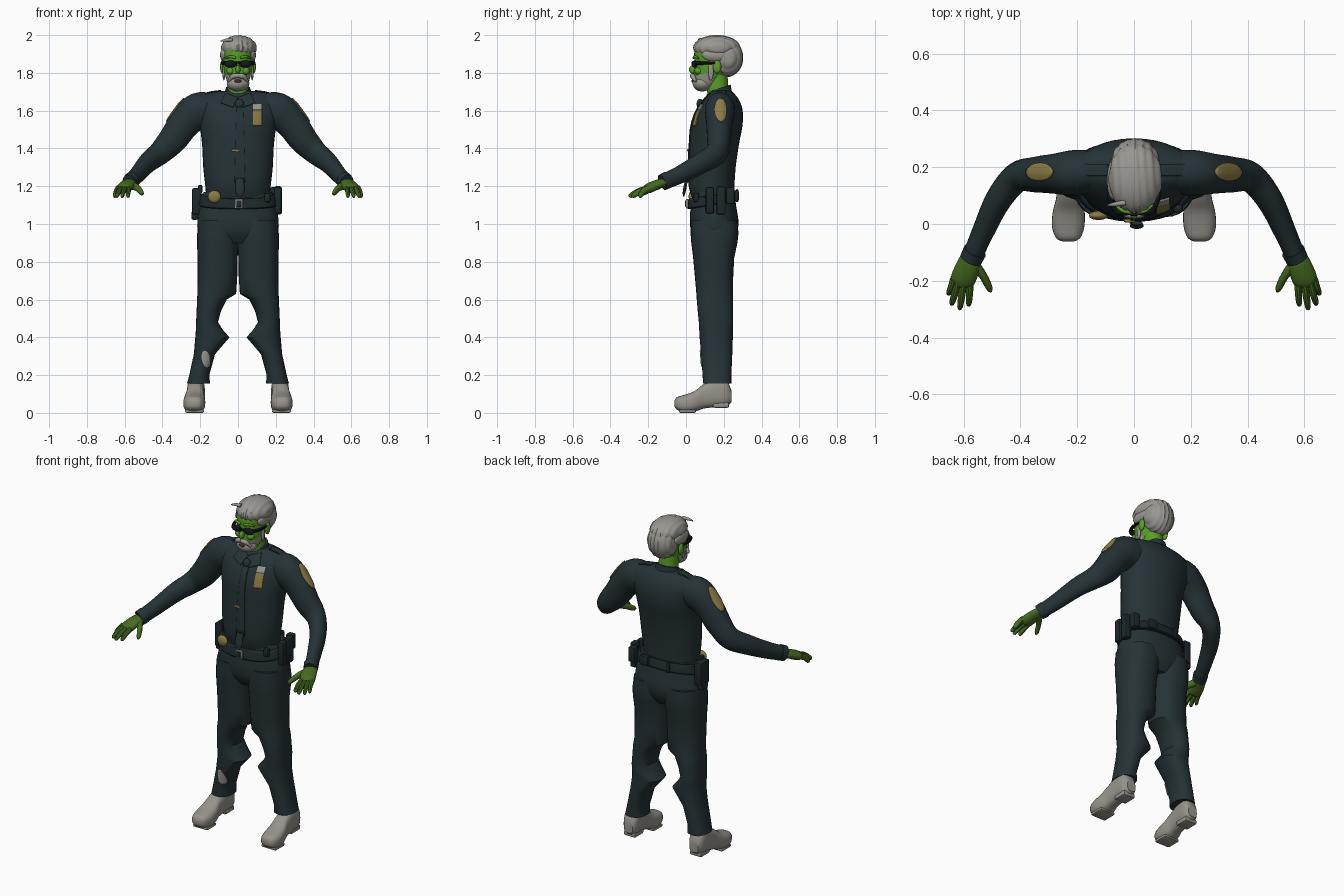
import bpy, bmesh, math
from mathutils import Vector as V
from mathutils.bvhtree import BVHTree

cube = bpy.data.objects.get("Cube")
if cube:
    bpy.data.objects.remove(cube)


def material(name, *rgb):
    m = bpy.data.materials.new(name)
    m.use_nodes = True
    m.diffuse_color = (*rgb, 1)
    m.node_tree.nodes["Principled BSDF"].inputs["Base Color"].default_value = (*rgb, 1)
    return m


CLOTH = material("dark teal cloth", .018, .032, .037)
LEATHER = material("black leather", .012, .021, .025)
FACE = material("bright green skin", .1, .34, .02)
HAND = material("dull green skin", .062, .145, .014)
HAIR = material("grey hair", .32, .31, .28)
SHOE = material("pale grey shoe", .31, .295, .26)
GOLD = material("dull gold", .26, .2, .06)
BLACK = material("black", .006, .009, .011)
MOUTH = material("dark mouth", .06, .025, .02)


def finish(name, bm, mat, angle=40):
    bmesh.ops.recalc_face_normals(bm, faces=bm.faces)
    me = bpy.data.meshes.new(name)
    bm.to_mesh(me)
    bm.free()
    me.materials.append(mat)
    me.shade_smooth()
    me.set_sharp_from_angle(angle=math.radians(angle))
    ob = bpy.data.objects.new(name, me)
    bpy.context.collection.objects.link(ob)
    return ob


def catmull(rows, n):
    """Smoothly resample tuples of vectors, n steps per span."""
    if n == 1:
        return rows
    out = []
    for i in range(len(rows) - 1):
        a, b, c, d = (rows[min(max(i + k, 0), len(rows) - 1)] for k in (-1, 0, 1, 2))
        for j in range(n):
            t = j / n
            out.append(tuple(.5 * (2 * q + (r - p) * t + (2 * p - 5 * q + 4 * r - s) * t * t
                                   + (3 * q - p - 3 * r + s) * t ** 3)
                             for p, q, r, s in zip(a, b, c, d)))
    return out + [rows[-1]]


def loft(name, rings, mat, n=3, seg=28, power=1.0):
    """Skin a row of (centre, u, v) oval sections."""
    bm = bmesh.new()
    loops = []
    for c, u, v in catmull(rings, n):
        loop = []
        for k in range(seg):
            a = math.tau * k / seg
            ca, sa = math.cos(a), math.sin(a)
            loop.append(bm.verts.new(c + u * math.copysign(abs(ca) ** power, ca)
                                     + v * math.copysign(abs(sa) ** power, sa)))
        loops.append(loop)
    for a, b in zip(loops, loops[1:]):
        for k in range(seg):
            bm.faces.new((a[k], a[k - 1], b[k - 1], b[k]))
    bm.faces.new(loops[0])
    bm.faces.new(loops[-1])
    return finish(name, bm, mat)


def level(z, x0, x1, y0, y1, tilt=0):
    return (V(((x0 + x1) / 2, (y0 + y1) / 2, z)), V(((x1 - x0) / 2, 0, 0)),
            V((0, (y1 - y0) / 2, tilt)))


def tube(name, pts, mat, su=1.0, sv=1.0, n=4, seg=20):
    """Tube through (x, y, z, radius) points, with flattened section."""
    path = catmull([(V(p[:3]), V((p[3], 0, 0))) for p in pts], n)
    rings = []
    for i, (c, r) in enumerate(path):
        t = (path[min(i + 1, len(path) - 1)][0] - path[max(i - 1, 0)][0]).normalized()
        u = t.cross(V((0, 0, 1))).normalized()
        rings.append((c, u * r.x * su, t.cross(u) * r.x * sv))
    return loft(name, rings, mat, 1, seg)


def ball(name, c, r, mat, ridge=0, seg=28):
    bm = bmesh.new()
    bmesh.ops.create_uvsphere(bm, u_segments=seg, v_segments=seg // 2, radius=1)
    for v in bm.verts:
        k = 1 + ridge * math.sin(v.co.x * 22 + v.co.y * 2)
        v.co = V(c) + V([a * b * k for a, b in zip(v.co, r)])
    return finish(name, bm, mat)


def box(name, c, size, mat, bevel=.008):
    bm = bmesh.new()
    bmesh.ops.create_cube(bm, size=1)
    for v in bm.verts:
        v.co = V(c) + V([a * b for a, b in zip(v.co, size)])
    bmesh.ops.bevel(bm, geom=bm.edges[:], offset=bevel, segments=2, affect="EDGES", profile=.5)
    return finish(name, bm, mat)


def plate(name, target, c, u, v, aim, mat, rounded=False, taper=1.0):
    """Thin sheet projected along aim on to the target surface."""
    me = target.data
    tree = BVHTree.FromPolygons([p.co for p in me.vertices], [p.vertices for p in me.polygons])
    aim, u, v, c = V(aim).normalized(), V(u), V(v), V(c)
    bm = bmesh.new()
    bmesh.ops.create_grid(bm, x_segments=10, y_segments=10, size=1)
    for p in bm.verts:
        a, b = p.co.x, p.co.y
        if rounded:
            a, b = a * math.sqrt(1 - b * b / 2), b * math.sqrt(1 - a * a / 2)
        o = c + u * a * (1 + (taper - 1) * (b + 1) / 2) + v * b
        hit = tree.ray_cast(o - aim, aim)[0]
        p.co = (hit or o) - aim * .003
    ob = finish(name, bm, mat)
    mod = ob.modifiers.new("thickness", "SOLIDIFY")
    mod.thickness, mod.offset = .006, 0
    return ob


# Shirt body, with broad level shoulders
shirt = loft("shirt", [level(z, -w, w, f, b) for z, w, f, b in (
    (1.13, .168, .035, .25), (1.2, .173, .014, .256), (1.3, .184, .014, .263),
    (1.42, .19, .02, .28), (1.52, .203, .028, .299), (1.6, .217, .055, .3),
    (1.655, .217, .092, .282), (1.69, .172, .125, .256), (1.705, .08, .135, .24))],
    CLOTH, seg=36, power=.97)
loft("neck", [level(1.63, -.06, .06, .12, .23), level(1.7, -.055, .055, .112, .225),
              level(1.79, -.055, .055, .1, .22)], FACE)
loft("collar", [level(1.67, -.08, .08, .1, .245, .012), level(1.7, -.07, .07, .11, .24, .015),
                level(1.72, -.064, .064, .122, .236, .018)], CLOTH, 2)
for s, side in ((1, "left"), (-1, "right")):
    plate(side + "_collar_flap", shirt, (s * .046, 0, 1.655), (.032, 0, s * .012),
          (s * -.012, 0, .026), (0, 1, 0), CLOTH)
    plate(side + "_epaulette", shirt, (s * .15, .19, 2), (.06, 0, 0), (0, .02, 0), (0, 0, -1), CLOTH)

# Tie, clip and badge
plate("tie", shirt, (.01, 0, 1.42), (.028, 0, 0), (0, 0, .2), (0, 1, 0), CLOTH, taper=.6)
tube("tie_end", [(.01, .004, 1.24, .02), (.01, -.008, 1.18, .024), (.01, -.013, 1.145, .01)], CLOTH, 1, .35)
ball("tie_knot", (.008, .074, 1.635), (.024, .018, .028), CLOTH)
box("tie_clip", (-.015, .012, 1.39), (.04, .012, .012), GOLD, .003)
plate("badge", shirt, (.102, 0, 1.562), (.023, 0, 0), (0, 0, .042), (0, 1, 0), GOLD)
plate("badge_top", shirt, (.102, 0, 1.619), (.023, 0, 0), (0, 0, .016), (0, 1, 0), HAIR)

# Trousers: shared hips, then legs with ragged inner edges
loft("hips", [level(z, -w, w, f, b) for z, w, f, b in (
    (.9, .12, .06, .24), (.95, .205, .03, .268), (1.01, .215, .02, .278),
    (1.08, .205, .024, .268), (1.17, .182, .04, .255))], CLOTH, power=.9)
for s, side in ((1, "left"), (-1, "right")):
    leg = loft(side + "_leg", [level(z, s * i, s * o, f, b) for z, i, o, f, b in (
        (.155, .148, .27, .09, .24), (.2, .152, .258, .088, .24), (.31, .122, .234, .08, .245),
        (.4, .045, .226, .072, .248), (.44, .08, .223, .07, .25), (.48, .106, .222, .068, .25),
        (.54, .09, .219, .062, .25), (.6, .06, .217, .057, .25), (.63, .01, .215, .055, .25),
        (.72, .004, .214, .047, .25), (.82, .002, .214, .038, .255),
        (.9, -.002, .217, .028, .272), (.95, -.006, .216, .024, .278), (1.02, .004, .208, .025, .272))],
        CLOTH, 1, power=.87)
    if s < 0:
        plate("shin_patch", leg, (-.17, 0, .285), (.022, 0, .005), (-.008, 0, .046), (0, 1, 0), HAIR, True)

    # Shoe with rounded toe and raised heel
    shoe = [(V((s * (.232 - .05 * max(y, 0)), y, (lo + hi) / 2)), V((w, 0, 0)), V((0, 0, (hi - lo) / 2)))
            for y, lo, hi, w in ((-.062, .035, .062, .018), (-.05, .018, .082, .042),
                                 (-.01, .002, .095, .057), (.045, .006, .115, .056),
                                 (.09, .022, .15, .047), (.15, .03, .18, .046),
                                 (.21, .034, .18, .046), (.24, .055, .12, .03))]
    loft(side + "_shoe", shoe, SHOE, 3, power=.75)
    box(side + "_sole", (s * .23, .008, .009), (.1, .09, .018), SHOE)
    box(side + "_heel", (s * .222, .185, .042), (.078, .085, .03), SHOE)

    # Sleeve, shoulder patch and cuff
    sleeve = tube(side + "_sleeve", [(s * x, y, z, r) for x, y, z, r in (
        (.13, .185, 1.6, .088), (.21, .18, 1.598, .097), (.28, .177, 1.538, .085),
        (.345, .174, 1.448, .076), (.412, .164, 1.378, .064), (.478, .085, 1.325, .056),
        (.533, -.03, 1.262, .047), (.572, -.12, 1.222, .042))], CLOTH, .83, 1, 5, 24)
    plate(side + "_shoulder_patch", sleeve, (s * .325, .182, 1.598), (s * .044, 0, -.064),
          (0, .032, 0), (s * -.8, -.2, -.6), GOLD, True)
    tube(side + "_cuff", [(s * .56, -.095, 1.234, .046), (s * .575, -.125, 1.22, .044)], CLOTH, .9)

    # Hand with four fingers and a thumb
    tube(side + "_palm", [(s * .572, -.11, 1.222, .035), (s * .585, -.15, 1.21, .042),
                          (s * .602, -.195, 1.19, .044), (s * .607, -.215, 1.18, .034)], HAND, 1, .6)
    for name, kx, tx, ty in (("little", .636, .652, -.25), ("ring", .62, .641, -.285),
                             ("middle", .6, .613, -.3), ("index", .577, .582, -.288)):
        tube(f"{side}_{name}_finger", [(s * kx, -.195, 1.19, .014), (s * (kx + tx) / 2, ty / 2 - .1, 1.174, .014),
                                       (s * tx, ty + .008, 1.15, .011), (s * tx, ty, 1.144, .004)],
             HAND, .9, 1.2, 3, 10)
    tube(side + "_thumb", [(s * .56, -.145, 1.205, .02), (s * .53, -.185, 1.188, .016),
                           (s * .51, -.225, 1.165, .013), (s * .505, -.24, 1.157, .004)], HAND, .9, 1.1, 3, 12)

# Belt and its gear
loft("belt", [level(1.1, -.205, .205, .012, .272, .022), level(1.105, -.209, .209, .008, .276, .022),
              level(1.15, -.2, .2, .012, .27, .022), level(1.155, -.193, .193, .016, .266, .022)],
     LEATHER, 1, power=.9)
box("buckle", (.005, .006, 1.108), (.042, .012, .05), HAIR, .004)
box("buckle_inset", (.005, -.002, 1.108), (.026, .006, .034), LEATHER, .002)
ball("belt_badge", (-.125, .03, 1.145), (.034, .016, .033), GOLD)
for name, c, size in (
        ("holster", (-.218, .16, 1.12), (.05, .085, .14)), ("holster_grip", (-.2, .14, 1.185), (.025, .045, .045)),
        ("holster_tip", (-.228, .165, 1.045), (.038, .06, .045)),
        ("left_long_pouch", (.212, .185, 1.125), (.04, .048, .15)), ("left_slim_pouch", (.21, .127, 1.125), (.04, .045, .14)),
        ("left_rear_pouch", (.19, .235, 1.15), (.045, .045, .09)), ("front_pouch", (.155, .055, 1.14), (.035, .03, .05)),
        ("back_pouch", (.09, .268, 1.15), (.06, .025, .06)), ("back_loop", (-.07, .27, 1.15), (.022, .018, .07))):
    box(name, c, size, LEATHER, .01)

# Head, with the beard as its lower front faces
head = loft("head", [level(z, -w, w, f, b) for z, w, f, b in (
    (1.71, .02, .06, .11), (1.735, .05, .046, .16), (1.78, .066, .04, .2), (1.82, .075, .043, .22),
    (1.86, .08, .045, .23), (1.91, .082, .044, .23), (1.95, .072, .06, .23), (1.975, .03, .1, .2))],
    FACE, 4, 32)
head.data.materials.append(HAIR)
for p in head.data.polygons:
    p.material_index = int(p.center.z < 1.76 + p.center.y * .4 and p.center.y < .145
                           and p.center.z < 1.8)
ball("beard", (0, .086, 1.745), (.06, .052, .043), HAIR, .015)
ball("nose", (0, .038, 1.818), (.013, .022, .022), FACE)
ball("mouth", (0, .036, 1.757), (.02, .008, .009), MOUTH)

# Swept-back hair and loose lock
ball("hair_top", (.004, .162, 1.933), (.094, .122, .066), HAIR, .025, 64)
ball("hair_back", (.004, .215, 1.88), (.086, .086, .1), HAIR, .025, 64)
tube("loose_lock", [(-.03, .075, 1.975, .01), (-.065, .07, 1.973, .008), (-.092, .066, 1.968, .003)], HAIR)

# Ears, moustache, brows and dark glasses
for s, side in ((1, "left"), (-1, "right")):
    ball(side + "_ear", (s * .083, .165, 1.832), (.012, .022, .035), FACE)
    ball(side + "_sideburn", (s * .075, .132, 1.81), (.008, .014, .05), HAIR)
    ball(side + "_side_hair", (s * .074, .155, 1.895), (.021, .07, .035), HAIR)
    ball(side + "_cheek", (s * .04, .065, 1.81), (.022, .021, .02), FACE)
    tube(side + "_moustache", [(0, .032, 1.785, .012), (s * .028, .036, 1.781, .013),
                               (s * .052, .052, 1.755, .006)], HAIR)
    tube(side + "_brow", [(s * .012, .041, 1.88, .007), (s * .04, .047, 1.886, .007),
                          (s * .066, .067, 1.878, .004)], FACE)
    ball(side + "_lens", (s * .039, .045, 1.847), (.034, .016, .019), BLACK)
    tube(side + "_temple", [(s * .062, .045, 1.852, .011), (s * .084, .09, 1.852, .009),
                            (s * .086, .16, 1.852, .005)], BLACK, n=3, seg=8)
box("glasses_bridge", (0, .034, 1.855), (.03, .01, .008), BLACK, .002)
